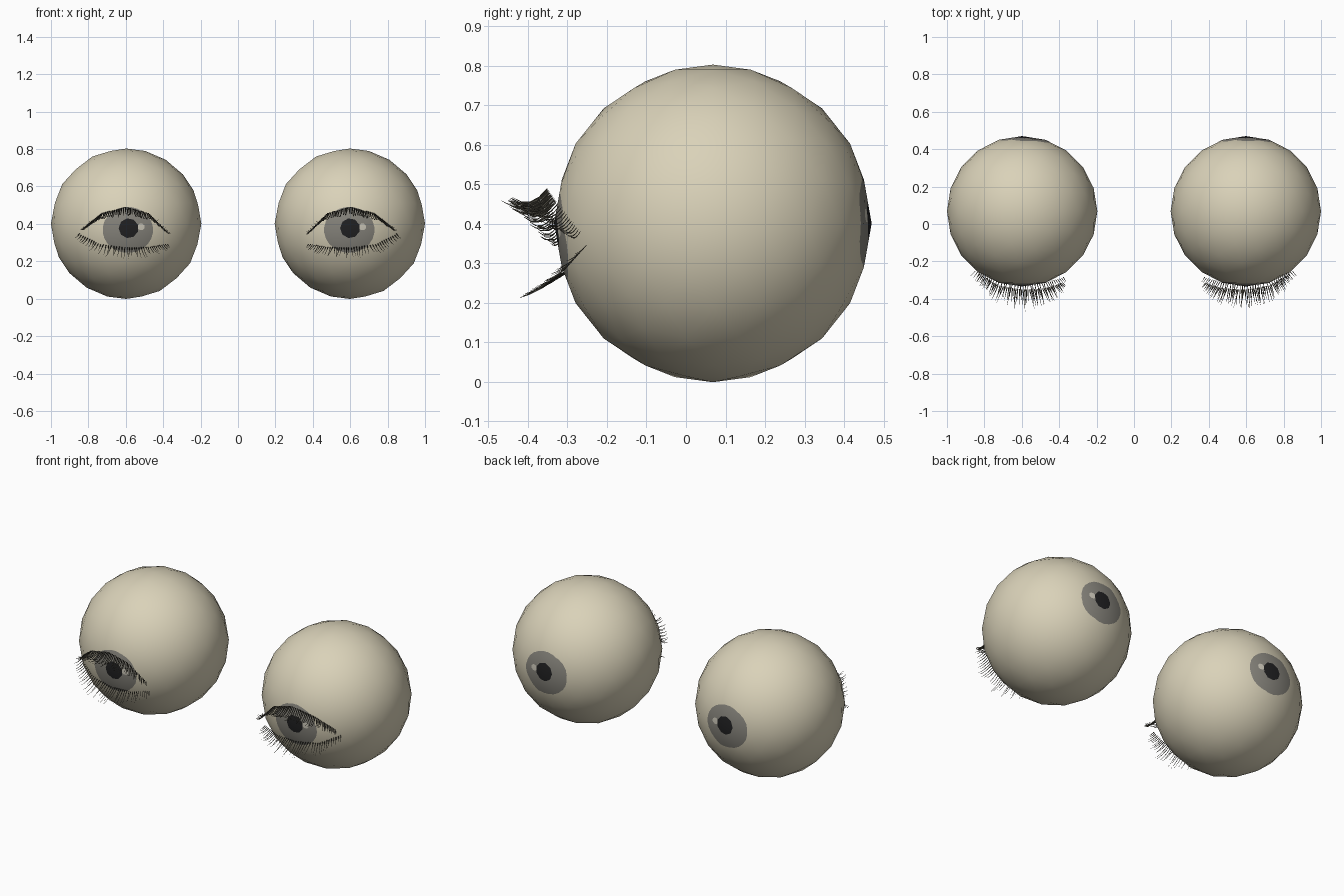
import bpy, bmesh, math, random
from mathutils import Vector

if "Cube" in bpy.data.objects:
    bpy.data.objects.remove(bpy.data.objects["Cube"])

random.seed(4)
R = 0.402
CX, CY, CZ = 0.598, 0.068, 0.401


def material(name, rgb):
    m = bpy.data.materials.new(name)
    m.diffuse_color = (*rgb, 1)
    m.use_nodes = True
    m.node_tree.nodes["Principled BSDF"].inputs["Base Color"].default_value = m.diffuse_color
    return m


WHITE = material("eye_cream", (0.70, 0.645, 0.485))
IRIS = material("iris_grey", (0.245, 0.235, 0.205))
PUPIL = material("pupil_black", (0.015, 0.015, 0.016))
GLINT = material("glint_pale", (0.62, 0.59, 0.50))
LASH = material("lash_dark", (0.16, 0.148, 0.112))


def add_object(name, bm, mats):
    for f in bm.faces:
        f.smooth = True
    me = bpy.data.meshes.new(name)
    bm.to_mesh(me)
    bm.free()
    for m in mats:
        me.materials.append(m)
    ob = bpy.data.objects.new(name, me)
    bpy.context.collection.objects.link(ob)
    return ob


def cut_disc(bm, faces, cx, cz, rx, rz, sides, index):
    """Cut a polygon oval, projected along y, into the faces and colour it."""
    for i in range(sides):
        a = 2 * math.pi * i / sides
        n = Vector((math.cos(a) / rx, 0, math.sin(a) / rz)).normalized()
        p = Vector((cx + math.cos(a) * rx, 0, cz + math.sin(a) * rz))
        geom = set(faces)
        for f in faces:
            geom.update(f.edges)
            geom.update(f.verts)
        res = bmesh.ops.bisect_plane(bm, geom=list(geom), dist=1e-6, plane_co=p, plane_no=n)
        faces = [g for g in res["geom"] if isinstance(g, bmesh.types.BMFace)
                 and (g.calc_center_median() - p).dot(n) < 0]
    for f in faces:
        f.material_index = index
    return faces


# Eyeball: low-poly ball with iris, pupil and glint on the front and the back
def eyeball(name, side):
    bm = bmesh.new()
    bmesh.ops.create_icosphere(bm, subdivisions=3, radius=R)
    for face, lift in ((-1, -0.033), (1, 0.004)):
        dx = 0.003 - side * 0.006 + (0.008 if face > 0 else 0)
        region = [f for f in bm.faces if f.normal.y * face > 0.5]
        iris = cut_disc(bm, region, dx, lift, 0.134, 0.122, 24, 1)
        cut_disc(bm, iris, dx + 0.004, lift + 0.009, 0.05, 0.05, 9, 2)
        rest = [f for f in bm.faces if f.material_index == 1
                and f.calc_center_median().y * face > 0]
        cut_disc(bm, rest, dx + 0.071, lift + 0.016, 0.019, 0.017, 8, 3)
    ob = add_object(name, bm, [WHITE, IRIS, PUPIL, GLINT])
    ob.data.normals_split_custom_set_from_vertices(
        [v.co.normalized() for v in ob.data.vertices])
    ob.location = (side * CX, CY, CZ)


# Lid lines: (outward offset from the eye centre, y, z), inner to outer corner
UPPER = [(-0.215, -0.315, 0.36), (-0.12, -0.345, 0.455), (0, -0.352, 0.49),
         (0.13, -0.328, 0.455), (0.225, -0.268, 0.38)]
LOWER = [(-0.22, -0.285, 0.292), (-0.12, -0.315, 0.275), (0, -0.322, 0.272),
         (0.14, -0.302, 0.29), (0.25, -0.252, 0.346)]


def along(points, t):
    k = t * (len(points) - 1)
    i = min(int(k), len(points) - 2)
    return Vector(points[i]).lerp(Vector(points[i + 1]), k - i)


def hair(bm, path, radius):
    """Tapered three-sided hair along a short path."""
    rings = []
    for j, p in enumerate(path):
        r = radius * (1 - 0.85 * j / (len(path) - 1))
        rings.append([bm.verts.new(p + Vector((math.cos(a), 0.3 * math.sin(a), math.sin(a))) * r)
                      for a in (0.52, 2.62, 4.71)])
    for a, b in zip(rings, rings[1:]):
        for k in range(3):
            bm.faces.new((a[k], a[(k + 1) % 3], b[(k + 1) % 3], b[k]))
    bm.faces.new(rings[0][::-1])
    bm.faces.new(rings[-1])


# Row of lashes: dip is the sag halfway, drop the height change at the tip
def lashes(name, side, line, count, length, radius, dip, drop):
    bm = bmesh.new()
    for i in range(count):
        t = i / (count - 1)
        s = 2 * t - 1
        root = along(line, t)
        reach = length * (1 - 0.62 * abs(s) ** 1.4) * random.uniform(0.7, 1.05)
        fan = s * 0.7 + random.uniform(-0.15, 0.15)
        out = Vector((math.sin(fan), -math.cos(fan), 0)) * reach
        path = []
        for k in range(5):
            u = k / 4
            z = reach * (drop * u + 4 * (dip - drop / 2) * u * (1 - u))
            p = root + out * u + Vector((0, 0, z))
            path.append(Vector((side * (CX + p.x), p.y, p.z)))
        hair(bm, path, radius)
    bmesh.ops.recalc_face_normals(bm, faces=bm.faces)
    add_object(name, bm, [LASH])


for label, side in (("left", -1), ("right", 1)):
    eyeball(label + "_eyeball", side)
    lashes(label + "_upper_lashes", side, UPPER, 56, 0.112, 0.0038, -0.38, -0.25)
    lashes(label + "_lower_lashes", side, LOWER, 40, 0.10, 0.003, -0.38, -0.6)
